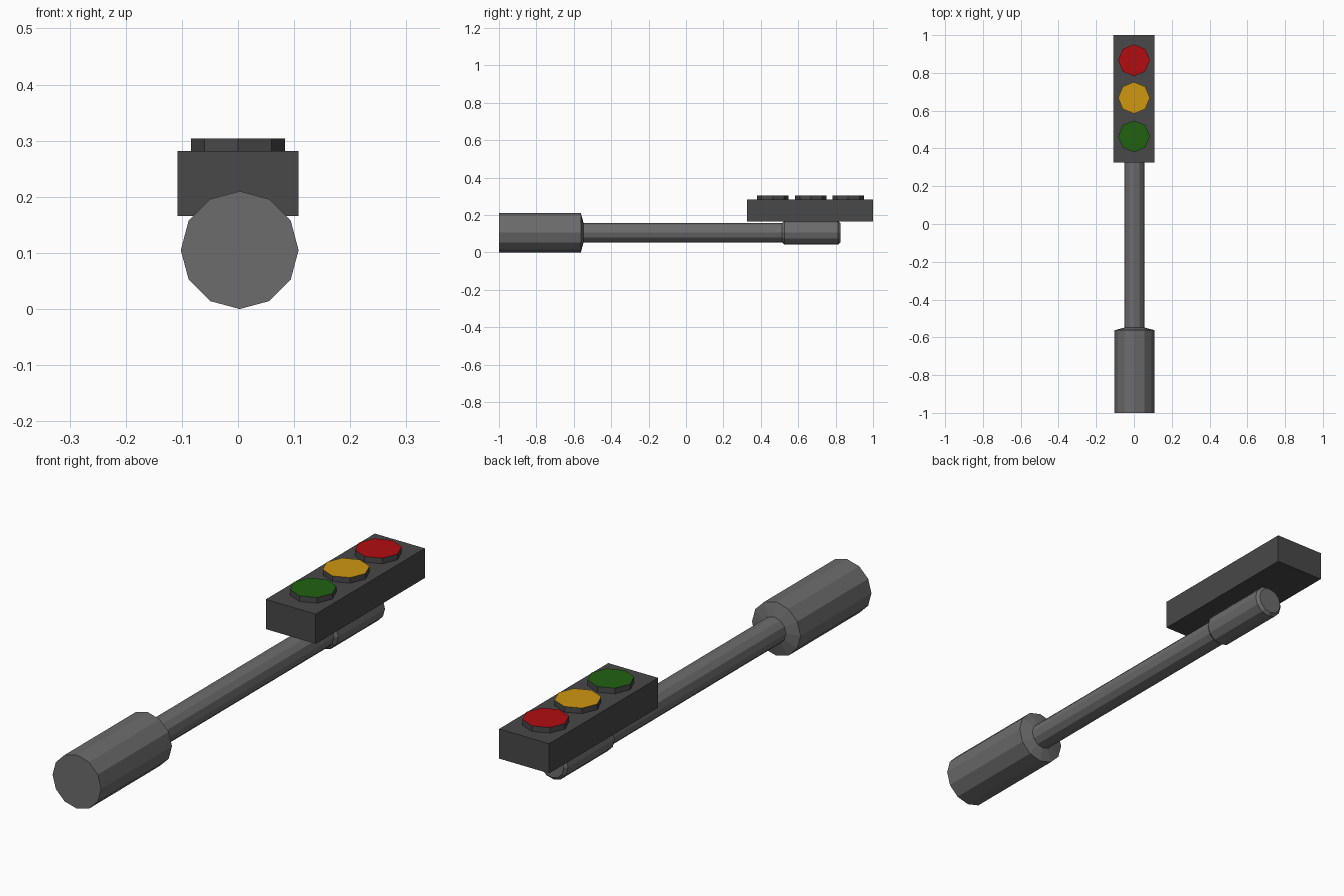
import bpy, bmesh, math

if "Cube" in bpy.data.objects:
    bpy.data.objects.remove(bpy.data.objects["Cube"])


def material(name, rgb):
    m = bpy.data.materials.new(name)
    m.diffuse_color = (*rgb, 1)
    m.use_nodes = True
    m.node_tree.nodes["Principled BSDF"].inputs["Base Color"].default_value = m.diffuse_color
    return m


GREY = material("pole grey", (0.15, 0.15, 0.15))
DARK = material("housing dark grey", (0.065, 0.065, 0.065))
RED = material("red", (0.44, 0.004, 0.005))
AMBER = material("amber", (0.62, 0.31, 0.005))
GREEN = material("green", (0.014, 0.12, 0.005))


def add_object(name, bm, *mats):
    bmesh.ops.recalc_face_normals(bm, faces=bm.faces[:])
    me = bpy.data.meshes.new(name)
    bm.to_mesh(me)
    bm.free()
    for m in mats:
        me.materials.append(m)
    ob = bpy.data.objects.new(name, me)
    bpy.context.collection.objects.link(ob)
    return ob


def lathe(name, profile, cx, cz, sides, mat):
    """Capped solid turned round an axis along y; profile holds (y, radius)."""
    bm = bmesh.new()
    rings = []
    for y, r in profile:
        rings.append([bm.verts.new((cx + r * math.cos(2 * math.pi * i / sides), y,
                                    cz + r * math.sin(2 * math.pi * i / sides)))
                      for i in range(sides)])
    for a, b in zip(rings, rings[1:]):
        for i in range(sides):
            j = (i + 1) % sides
            bm.faces.new((a[i], a[j], b[j], b[i]))
    bm.faces.new(rings[0])
    bm.faces.new(rings[-1])
    return add_object(name, bm, mat)


# Pole: thick base, short taper, thin shaft, chamfered top sleeve
lathe("pole", [(-1, 0.105), (-0.562, 0.105), (-0.548, 0.052), (0.514, 0.052),
               (0.526, 0.063), (0.814, 0.063), (0.825, 0.052)], 0.003, 0.105, 12, GREY)

# Lamp housing box
bm = bmesh.new()
bmesh.ops.create_cube(bm, size=1)
bmesh.ops.scale(bm, vec=(0.216, 0.674, 0.116), verts=bm.verts[:])
bmesh.ops.translate(bm, vec=(0, 0.663, 0.224), verts=bm.verts[:])
add_object("lamp_housing", bm, DARK)

# Three octagonal lamps: dark rim with coloured top face
for name, y, mat in (("green", 0.464, GREEN), ("amber", 0.668, AMBER), ("red", 0.867, RED)):
    bm = bmesh.new()
    bmesh.ops.create_cone(bm, cap_ends=True, segments=8, radius1=0.084,
                          radius2=0.084, depth=0.024)
    bmesh.ops.translate(bm, vec=(0, y, 0.292), verts=bm.verts[:])
    bm.normal_update()
    for f in bm.faces:
        f.material_index = 1 if f.normal.z > 0.9 else 0
    add_object(name + "_lamp", bm, DARK, mat)
